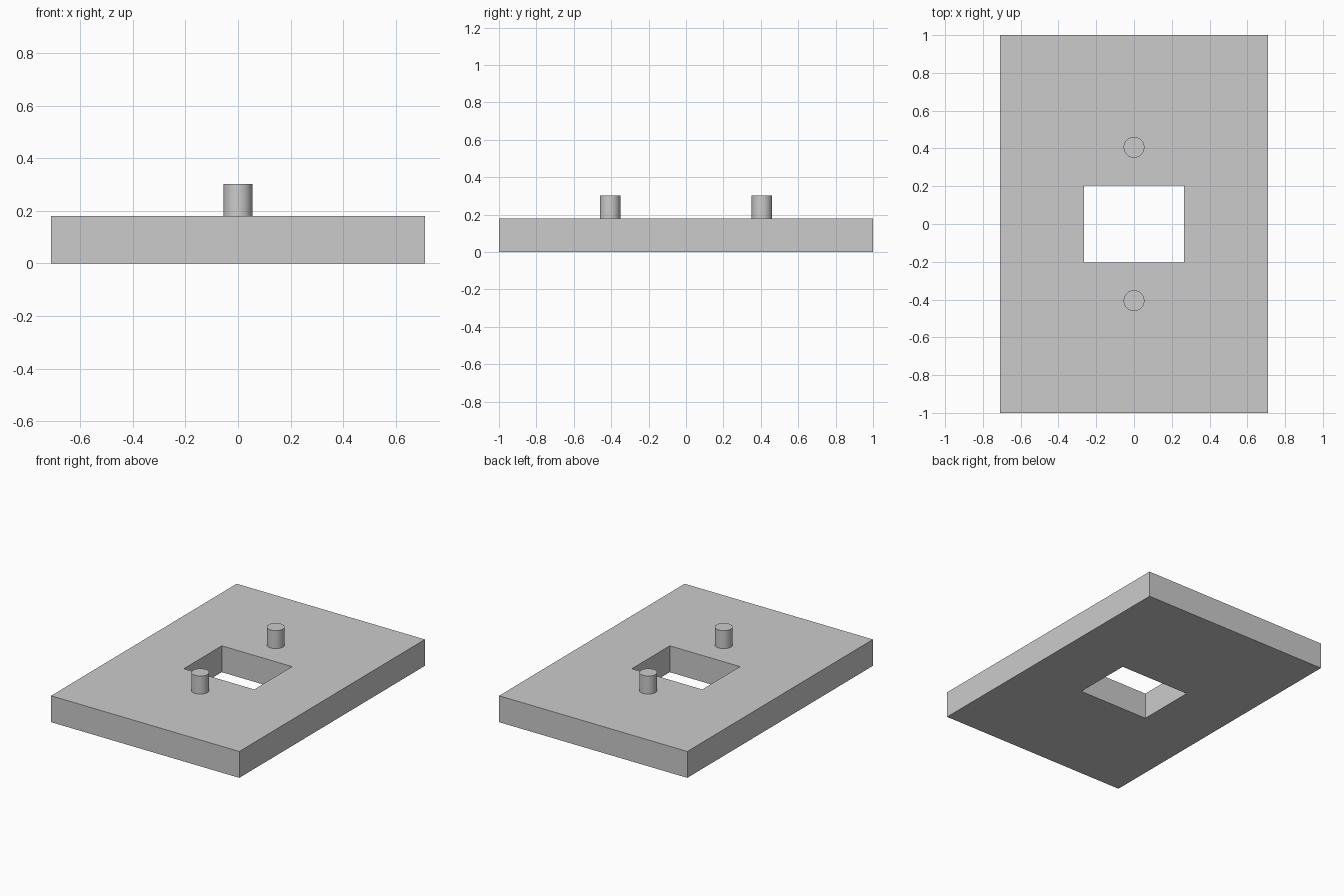
import bpy
import bmesh
import math

cube = bpy.data.objects.get("Cube")
if cube:
    bpy.data.objects.remove(cube, do_unlink=True)

HALF_X, HALF_Y, THICK = 0.71, 1.0, 0.18
HOLE_X, HOLE_Y = 0.265, 0.204
PEG_Y, PEG_R, PEG_TOP = 0.406, 0.055, 0.303

grey = bpy.data.materials.new("plain grey")
grey.use_nodes = True
colour = (0.6, 0.6, 0.6, 1)
grey.diffuse_color = colour
grey.node_tree.nodes["Principled BSDF"].inputs["Base Color"].default_value = colour


def ring(bm, hx, hy, z):
    """Four corner vertices of a rectangle."""
    return [bm.verts.new((sx * hx, sy * hy, z))
            for sx, sy in ((-1, -1), (1, -1), (1, 1), (-1, 1))]


# Plate with a rectangular window through it
bm = bmesh.new()
loops = [ring(bm, HALF_X, HALF_Y, 0), ring(bm, HALF_X, HALF_Y, THICK),
         ring(bm, HOLE_X, HOLE_Y, THICK), ring(bm, HOLE_X, HOLE_Y, 0)]
for a, b in zip(loops, loops[1:] + loops[:1]):
    for i in range(4):
        j = (i + 1) % 4
        bm.faces.new((a[i], a[j], b[j], b[i]))
bmesh.ops.recalc_face_normals(bm, faces=bm.faces)
mesh = bpy.data.meshes.new("plate")
bm.to_mesh(mesh)
bm.free()
plate = bpy.data.objects.new("plate", mesh)
bpy.context.collection.objects.link(plate)
mesh.materials.append(grey)

# Round pegs in front of and behind the window, standing on the plate
for name, side in (("front_peg", -1), ("back_peg", 1)):
    bpy.ops.mesh.primitive_cylinder_add(
        vertices=48, radius=PEG_R, depth=PEG_TOP - THICK,
        location=(0, side * PEG_Y, (PEG_TOP + THICK) / 2))
    peg = bpy.context.object
    peg.name = name
    peg.data.materials.append(grey)
    bpy.ops.object.shade_smooth_by_angle(angle=math.radians(40))
